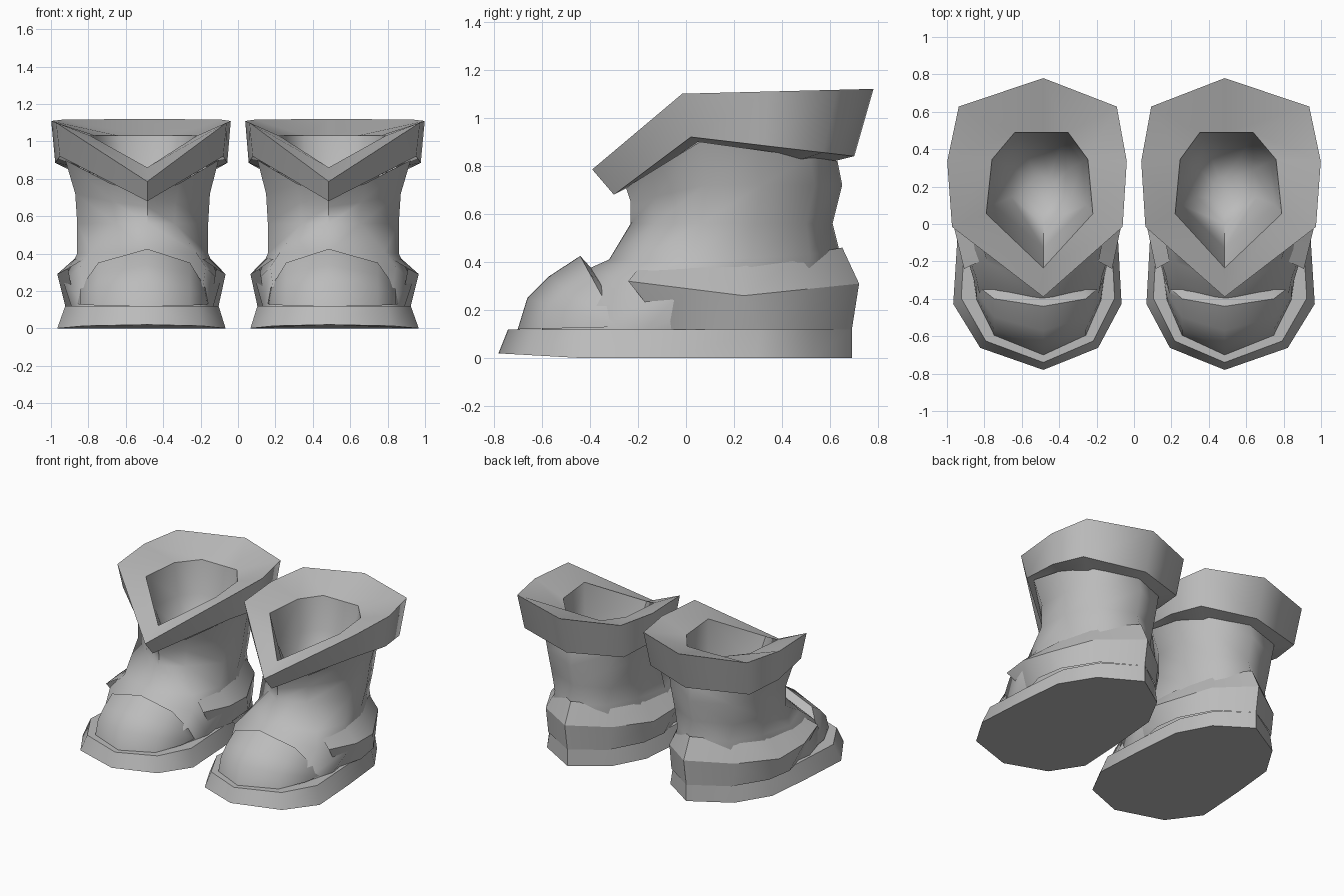
import bpy, bmesh, math

cube = bpy.data.objects.get("Cube")
if cube:
    bpy.data.objects.remove(cube)

CENTRE = 0.485             # middle line of one boot
OUTER, INNER = 1.07, 0.93  # the outer half is a little wider than the inner half

grey = bpy.data.materials.new("plain_grey")
grey.use_nodes = True
grey.diffuse_color = (0.5, 0.5, 0.5, 1)
grey.node_tree.nodes["Principled BSDF"].inputs["Base Color"].default_value = grey.diffuse_color

# Half outlines from front to back: width shares, length shares,
# and the length share at which the side height is reached
LENGTHS = (0, .12, .35, .62, .87, 1)
SOLE = ((0, .7, 1, .95, .88, .58, 0), (0, .08, .24, .5, .73, .89, 1), .24)
INSTEP = ((0, .8, 1, .88, .6, 0), LENGTHS, .35)
ANKLE = ((0, .45, 1, .96, .7, 0), LENGTHS, .35)
BAND = ((.88, 1, .93, .6, 0), (0, .25, .5, .8, 1), .5)
CAP = ((0, .7, .95, 1), (0, .25, .7, 1), 1)
COLLAR = ((0, .95, 1, .88, 0), (0, .32, .62, .87, 1), .32)
OPENING = ((0, 1, .9, .5, 0), (0, .4, .8, 1, 1), .4)


def blend(a, b, share):
    return a + (b - a) * share


def half_row(plan, width, front, back, height, side=None, heel=None):
    """Scale a half outline; height runs from front over side to heel."""
    side = height if side is None else side
    heel = side if heel is None else heel
    widths, lengths, middle = plan
    points = []
    for w, t in zip(widths, lengths):
        if t <= middle:
            z = blend(height, side, t / middle)
        else:
            z = blend(side, heel, (t - middle) / (1 - middle))
        points.append((width * w, blend(front, back, t), z))
    return points


def outer_half(half):
    return [(CENTRE + OUTER * x, y, z) for x, y, z in half]


def inner_half(half):
    return [(CENTRE - INNER * x, y, z) for x, y, z in half]


def closed_ring(half):
    return outer_half(half) + inner_half(half)[-2:0:-1]


def heel_row(half):
    return outer_half(half) + inner_half(half)[-2::-1]


def toe_row(half):
    return inner_half(half)[:0:-1] + outer_half(half)


def loft(name, rows, full_row=closed_ring, cap_start=False, cap_end=False, angle=25):
    """Skin the rows in order, shade the part and mirror it to the other boot."""
    bm = bmesh.new()
    loops = [[bm.verts.new(p) for p in full_row(row)] for row in rows]
    count = len(loops[0])
    steps = count if full_row is closed_ring else count - 1
    for low, high in zip(loops, loops[1:]):
        for i in range(steps):
            j = (i + 1) % count
            bm.faces.new((low[i], low[j], high[j], high[i])).smooth = True
    if cap_start:
        bm.faces.new(loops[0][::-1])
    if cap_end:
        bm.faces.new(loops[-1]).smooth = True
    # Round the boot stays smooth; folds between rows become sharp
    bm.normal_update()
    row_of = {v: r for r, loop in enumerate(loops) for v in loop}
    for edge in bm.edges:
        a, b = edge.verts
        limit = angle if row_of[a] == row_of[b] else 60
        edge.smooth = edge.calc_face_angle(0) < math.radians(limit)
    bmesh.ops.remove_doubles(bm, verts=bm.verts, dist=0.001)
    mesh = bpy.data.meshes.new(name)
    bm.to_mesh(mesh)
    bm.free()
    mesh.materials.append(grey)
    part = bpy.data.objects.new(name, mesh)
    bpy.context.collection.objects.link(part)
    mirror = part.modifiers.new("other_boot", "MIRROR")
    mirror.use_mirror_merge = False


# Sole
loft("soles", [
    half_row(SOLE, width=.45, front=-.78, back=.69, height=.02, side=0),
    half_row(SOLE, width=.41, front=-.74, back=.69, height=.12),
], cap_start=True, cap_end=True)

# Instep and ankle shaft
loft("shafts", [
    half_row(INSTEP, width=.38, front=-.6, back=.64, height=.12),
    half_row(INSTEP, width=.42, front=-.41, back=.64, height=.37, side=.25),
    half_row(INSTEP, width=.35, front=-.32, back=.64, height=.41, side=.4, heel=.44),
    half_row(ANKLE, width=.35, front=-.23, back=.61, height=.56),
    half_row(ANKLE, width=.36, front=-.23, back=.65, height=.65, side=.72),
    half_row(ANKLE, width=.41, front=-.25, back=.63, height=.71, side=.9, heel=.82),
], angle=75)

# Band wrapped round the heel, with a slanted tip on each side
loft("heel_bands", [
    half_row(BAND, width=.41, front=-.08, back=.69, height=.12),
    half_row(BAND, width=.45, front=-.24, back=.72, height=.32, side=.26, heel=.31),
    half_row(BAND, width=.36, front=-.2, back=.65, height=.37, side=.38, heel=.46),
], heel_row)

# Domed toe cap: arcs fanning out from the two rear corners, then a thick rim
arcs = [(-.7, .12), (-.66, .25), (-.57, .34), (-.44, .425)]
cap_rows = [half_row(CAP, width=.35, front=y, back=-.28, height=z, side=.13) for y, z in arcs]
cap_rows.append(half_row(CAP, width=.33, front=-.39, back=-.25, height=.37, side=.12))
loft("toe_caps", cap_rows, toe_row, angle=50)

# Turned-out collar, from its underside over the rim to the opening
opening = half_row(OPENING, width=.285, front=-.235, back=.49, height=.86, side=1.03)
loft("collars", [
    half_row(COLLAR, width=.34, front=-.2, back=.58, height=.73, side=.9, heel=.81),
    half_row(COLLAR, width=.46, front=-.3, back=.7, height=.68, side=.92, heel=.84),
    half_row(COLLAR, width=.48, front=-.39, back=.78, height=.785, side=1.1, heel=1.12),
    opening,
])

# Hollow inside
loft("linings", [
    opening,
    half_row(OPENING, width=.25, front=-.13, back=.45, height=.7, side=.8),
    half_row(OPENING, width=.16, front=0, back=.36, height=.55),
    half_row(OPENING, width=.07, front=.07, back=.25, height=.5),
], cap_end=True, angle=75)
